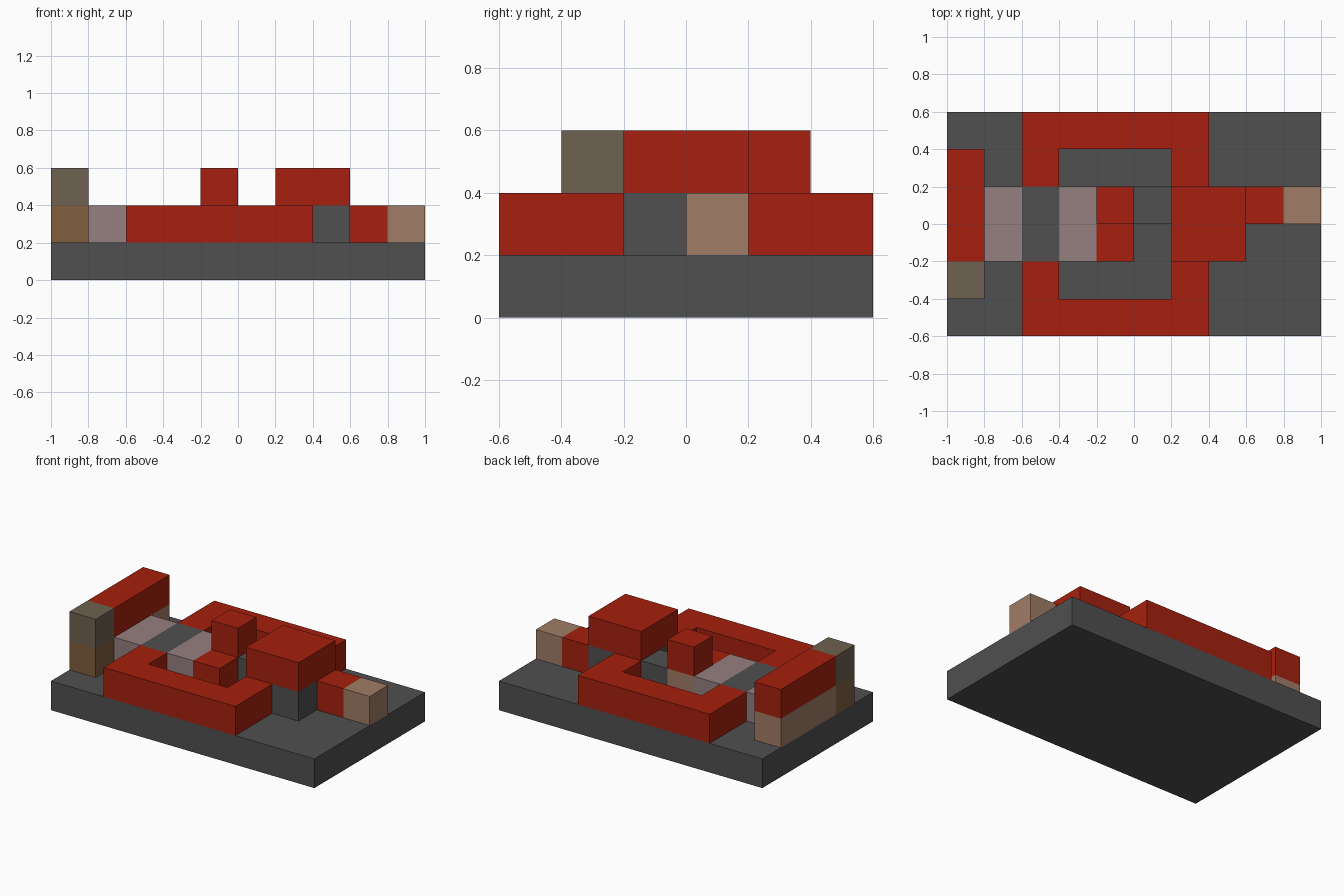
import bpy
import bmesh

U = 0.2  # edge of one block

old = bpy.data.objects.get("Cube")
if old:
    bpy.data.objects.remove(old, do_unlink=True)


def material(name, rgb):
    mat = bpy.data.materials.new(name)
    mat.use_nodes = True
    colour = (*rgb, 1.0)
    mat.diffuse_color = colour
    bsdf = mat.node_tree.nodes["Principled BSDF"]
    bsdf.inputs["Base Color"].default_value = colour
    return mat


GREY = material("dark grey", (0.08, 0.08, 0.08))
RED = material("red", (0.38, 0.0144, 0.0044))
TAN = material("tan", (0.352, 0.205, 0.133))
MAUVE = material("mauve", (0.305, 0.212, 0.212))
TAUPE = material("taupe", (0.156, 0.122, 0.08))
BROWN = material("brown", (0.216, 0.112, 0.048))


def prism(name, outline, low, high, mat):
    """Extrude a flat outline, given in blocks, between two levels."""
    bm = bmesh.new()
    base = bm.faces.new([bm.verts.new((x * U, y * U, low * U)) for x, y in outline])
    top = bmesh.ops.extrude_face_region(bm, geom=[base])["geom"]
    verts = [v for v in top if isinstance(v, bmesh.types.BMVert)]
    bmesh.ops.translate(bm, vec=(0, 0, (high - low) * U), verts=verts)
    bmesh.ops.recalc_face_normals(bm, faces=bm.faces)
    mesh = bpy.data.meshes.new(name)
    bm.to_mesh(mesh)
    bm.free()
    mesh.materials.append(mat)
    obj = bpy.data.objects.new(name, mesh)
    bpy.context.collection.objects.link(obj)
    return obj


def block(name, x0, x1, y0, y1, level, mat):
    """One block high box, standing on the given level."""
    return prism(name, [(x0, y0), (x1, y0), (x1, y1), (x0, y1)], level, level + 1, mat)


# Base plate
block("base_plate", -5, 5, -3, 3, 0, GREY)

# U-shaped side frames, mirrored front to back
frame = prism("side_frames",
              [(-3, 1), (-2, 1), (-2, 2), (1, 2), (1, 1), (2, 1), (2, 3), (-3, 3)],
              1, 2, RED)
mirror = frame.modifiers.new("Mirror", 'MIRROR')
mirror.use_axis = (False, True, False)

# Rear wall with its end post
block("rear_wall_lower", -5, -4, -1, 2, 1, TAN)
block("rear_wall_upper", -5, -4, -1, 2, 2, RED)
block("rear_post_lower", -5, -4, -2, -1, 1, BROWN)
block("rear_post_upper", -5, -4, -2, -1, 2, TAUPE)

# Central spine
block("spine_rear", -4, -3, -1, 1, 1, MAUVE)
block("spine_middle", -3, -2, -1, 1, 1, GREY)
block("spine_front", -2, -1, -1, 1, 1, MAUVE)
block("spine_step", -1, 0, -1, 0, 1, RED)
block("pillar_foot", -1, 0, 0, 1, 1, TAN)
block("pillar", -1, 0, 0, 1, 2, RED)
block("spine_link", 0, 1, 0, 1, 1, GREY)

# Raised cabin and nose
block("cabin_support", 1, 3, -1, 1, 1, GREY)
block("cabin", 1, 3, -1, 1, 2, RED)
block("nose", 3, 4, 0, 1, 1, RED)
block("nose_tip", 4, 5, 0, 1, 1, TAN)
